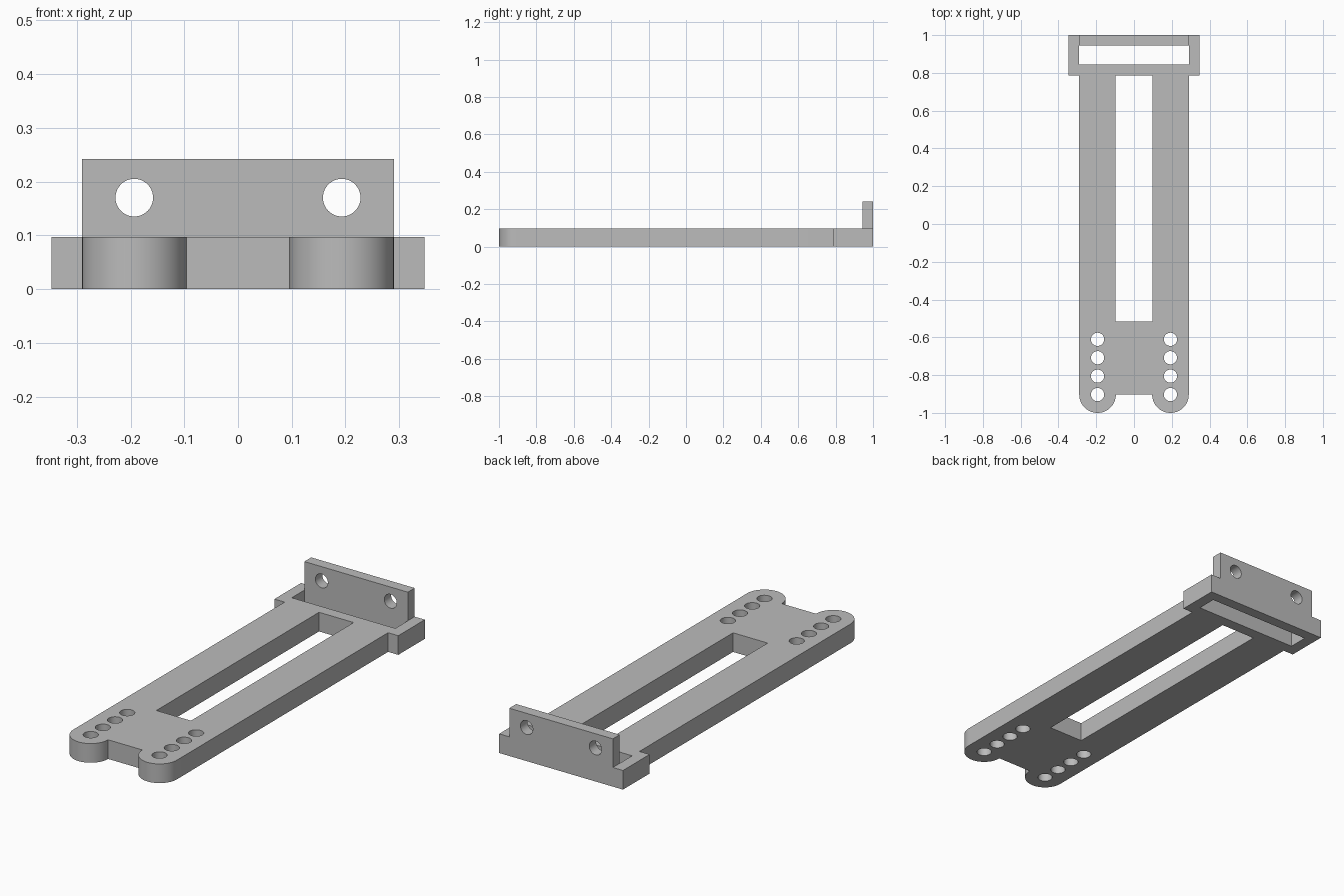
import bpy, bmesh, math
from mathutils import Vector

if "Cube" in bpy.data.objects:
    bpy.data.objects.remove(bpy.data.objects["Cube"], do_unlink=True)

THICK = 0.097      # base thickness
LEG_X = 0.193      # centre line of each leg
RADIUS = 0.097     # rounded leg tips
TIP_Y = -0.903
HEAD_Y = 0.787
WALL_Y = 0.945
WALL_TOP = 0.242
HOLE = 0.035

grey = bpy.data.materials.new("plain grey")
grey.use_nodes = True
grey.diffuse_color = (0.5, 0.5, 0.5, 1)
grey.node_tree.nodes["Principled BSDF"].inputs["Base Color"].default_value = grey.diffuse_color


def add_mesh(name, bm):
    bmesh.ops.recalc_face_normals(bm, faces=bm.faces)
    mesh = bpy.data.meshes.new(name)
    bm.to_mesh(mesh)
    bm.free()
    mesh.materials.append(grey)
    obj = bpy.data.objects.new(name, mesh)
    bpy.context.collection.objects.link(obj)
    return obj


def prism(name, outline, z0, z1):
    bm = bmesh.new()
    face = bm.faces.new([bm.verts.new((x, y, z0)) for x, y in outline])
    ext = bmesh.ops.extrude_face_region(bm, geom=[face])["geom"]
    bmesh.ops.translate(bm, vec=(0, 0, z1 - z0),
                        verts=[v for v in ext if isinstance(v, bmesh.types.BMVert)])
    return add_mesh(name, bm)


def box(name, half_x, y0, y1, z0, z1):
    return prism(name, [(-half_x, y0), (half_x, y0), (half_x, y1), (-half_x, y1)], z0, z1)


def rod(name, centre, along_y=False):
    bm = bmesh.new()
    bmesh.ops.create_cone(bm, cap_ends=True, segments=48, radius1=HOLE, radius2=HOLE, depth=0.4)
    obj = add_mesh(name, bm)
    obj.location = centre
    if along_y:
        obj.rotation_euler.x = math.pi / 2
    return obj


def combine(target, tools, operation):
    for tool in tools:
        mod = target.modifiers.new(tool.name, "BOOLEAN")
        mod.operation, mod.object, mod.solver = operation, tool, "EXACT"
        tool.hide_render = True
    bpy.context.view_layer.update()
    graph = bpy.context.evaluated_depsgraph_get()
    mesh = bpy.data.meshes.new_from_object(target.evaluated_get(graph))
    target.modifiers.clear()
    target.data = mesh
    for tool in tools:
        bpy.data.objects.remove(tool, do_unlink=True)


# Base outline: right half with rounded tip and wide head, then mirrored
steps = 32
half = [(LEG_X + RADIUS * math.cos(a), TIP_Y + RADIUS * math.sin(a))
        for a in (math.pi * (1 + i / steps) for i in range(steps + 1))]
half += [(LEG_X + RADIUS, HEAD_Y), (0.347, HEAD_Y), (0.347, 1.0)]
outline = half + [(-x, y) for x, y in reversed(half)]
bracket = prism("slotted_bracket", outline, 0, THICK)

# Upright end wall
wall = box("end_wall", 0.29, WALL_Y, 1.0, THICK, WALL_TOP)
combine(bracket, [wall], "UNION")

# Long centre slot, cross slot, leg holes and wall holes
cutters = [box("centre_slot", 0.097, -0.515, HEAD_Y, -0.1, 0.3),
           box("cross_slot", 0.29, 0.845, WALL_Y, -0.1, 0.3)]
for side in (-1, 1):
    for i in range(4):
        cutters.append(rod("leg_hole", (side * LEG_X, TIP_Y + i * 0.0975, 0.05)))
    cutters.append(rod("wall_hole", (side * LEG_X, 0.97, 0.17), along_y=True))
combine(bracket, cutters, "DIFFERENCE")

# Merge coplanar faces and shade the curves smooth
bm = bmesh.new()
bm.from_mesh(bracket.data)
bmesh.ops.remove_doubles(bm, verts=bm.verts, dist=0.0001)
bmesh.ops.dissolve_limit(bm, angle_limit=math.radians(1), verts=bm.verts, edges=bm.edges)
bm.to_mesh(bracket.data)
bm.free()
bpy.ops.object.select_all(action="DESELECT")
bracket.select_set(True)
bpy.context.view_layer.objects.active = bracket
bpy.ops.object.shade_smooth_by_angle(angle=math.radians(30))
